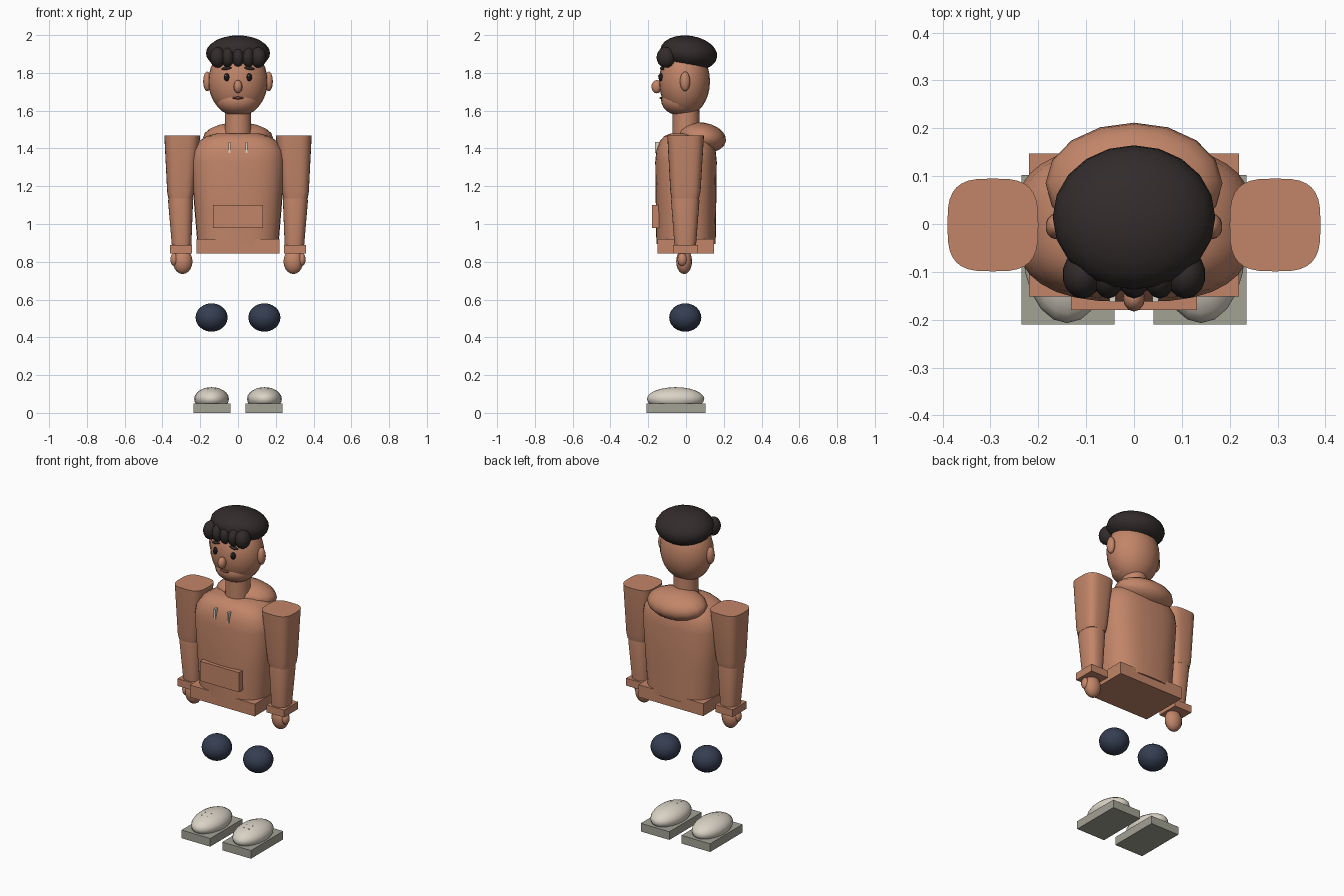
import bpy, bmesh, math
from mathutils import Matrix, Vector

if "Cube" in bpy.data.objects:
    bpy.data.objects.remove(bpy.data.objects["Cube"])


def material(name, rgb):
    m = bpy.data.materials.new(name)
    m.diffuse_color = (*rgb, 1)
    m.use_nodes = True
    m.node_tree.nodes["Principled BSDF"].inputs["Base Color"].default_value = m.diffuse_color
    return m


SKIN = material("warm_tan", (0.54, 0.235, 0.14))
HAIR = material("dark_hair", (0.032, 0.024, 0.024))
NAVY = material("navy", (0.035, 0.047, 0.082))
SHOE = material("off_white", (0.70, 0.65, 0.56))
SOLE = material("stone_grey", (0.37, 0.36, 0.30))
BLACK = material("eye_black", (0.01, 0.01, 0.01))
WHITE = material("eye_glint", (0.9, 0.9, 0.9))
LIP = material("lip_brown", (0.19, 0.055, 0.04))
LACE = material("lace_grey", (0.12, 0.13, 0.13))


def finish(name, bm, mat, smooth=True):
    bmesh.ops.recalc_face_normals(bm, faces=bm.faces)
    me = bpy.data.meshes.new(name)
    bm.to_mesh(me)
    bm.free()
    me.materials.append(mat)
    ob = bpy.data.objects.new(name, me)
    bpy.context.collection.objects.link(ob)
    if smooth:
        bpy.ops.object.select_all(action='DESELECT')
        ob.select_set(True)
        bpy.context.view_layer.objects.active = ob
        bpy.ops.object.shade_smooth_by_angle(angle=math.radians(45))
    return ob


def ball(name, c, r, mat, seg=20, rings=12, tilt=(0, 0, 0)):
    """Ellipsoid with centre c, half sizes r and a tilt in degrees."""
    bm = bmesh.new()
    bmesh.ops.create_uvsphere(bm, u_segments=seg, v_segments=rings, radius=1)
    m = Matrix.Translation(c)
    for angle, axis in zip(tilt, 'XYZ'):
        m = m @ Matrix.Rotation(math.radians(angle), 4, axis)
    bm.transform(m @ Matrix.Diagonal((*r, 1)))
    return finish(name, bm, mat)


def box(name, lo, hi, mat):
    bm = bmesh.new()
    bmesh.ops.create_cube(bm, size=1)
    lo, hi = Vector(lo), Vector(hi)
    bm.transform(Matrix.Translation((lo + hi) / 2) @ Matrix.Diagonal((*(hi - lo), 1)))
    return finish(name, bm, mat, False)


def loft(name, sections, mat, power=2.0, seg=32):
    """Skin rounded-square sections given as (x, y, z, half_x, half_y)."""
    bm = bmesh.new()
    rings = []
    for x, y, z, rx, ry in sections:
        ring = []
        for i in range(seg):
            a = 2 * math.pi * i / seg
            c, s = math.cos(a), math.sin(a)
            ring.append(bm.verts.new((
                x + rx * math.copysign(abs(c) ** (2 / power), c),
                y + ry * math.copysign(abs(s) ** (2 / power), s), z)))
        rings.append(ring)
    for a, b in zip(rings, rings[1:]):
        for i in range(seg):
            j = (i + 1) % seg
            bm.faces.new((a[i], a[j], b[j], b[i]))
    bm.faces.new(rings[0])
    bm.faces.new(rings[-1])
    return finish(name, bm, mat)


# Torso, hem, hood and pocket
loft("torso", [(0, 0, 0.895, 0.215, 0.157), (0, 0, 1.10, 0.232, 0.16),
               (0, 0, 1.33, 0.25, 0.163), (0, 0, 1.39, 0.24, 0.157),
               (0, 0, 1.44, 0.205, 0.138), (0, 0, 1.465, 0.165, 0.115),
               (0, 0, 1.48, 0.11, 0.08)], SKIN, 2.7)
box("hem", (-0.22, -0.152, 0.845), (0.22, 0.147, 0.92), SKIN)
ball("hood", (0, 0.085, 1.457), (0.185, 0.128, 0.08), SKIN, 16, 10, (-8, 0, 0))
box("pocket", (-0.132, -0.18, 0.98), (0.132, -0.14, 1.10), SKIN)

# Neck and head
loft("neck", [(0, 0, 1.42, 0.072, 0.072), (0, 0, 1.62, 0.068, 0.07)], SKIN)
ball("head", (0, -0.008, 1.755), (0.157, 0.135, 0.185), SKIN, 24, 16)
ball("jaw", (0, -0.02, 1.655), (0.118, 0.112, 0.083), SKIN)
ball("nose", (0, -0.155, 1.727), (0.023, 0.028, 0.035), SKIN, 12, 8)
ball("mouth", (0, -0.128, 1.667), (0.03, 0.012, 0.007), LIP, 12, 8)

# Hair cap and fringe curls
ball("hair", (0, 0.014, 1.904), (0.17, 0.152, 0.093), HAIR, 20, 12, (-8, 0, 0))
for i in range(-2, 3):
    outer = abs(i) == 2
    ball("fringe_curl", (0.054 * i, -0.106, 1.882),
         (0.042 if outer else 0.034, 0.05, 0.055), HAIR, 14, 10)

for s in (-1, 1):
    # Face features
    ball("ear", (s * 0.163, -0.005, 1.755), (0.022, 0.027, 0.052), SKIN, 14, 10)
    ball("eye", (s * 0.06, -0.132, 1.777), (0.015, 0.014, 0.021), BLACK, 12, 8)
    ball("eye_glint", (s * 0.06 - 0.005, -0.145, 1.785), (0.004, 0.003, 0.004), WHITE, 8, 6)
    ball("eyebrow", (s * 0.06, -0.126, 1.824), (0.028, 0.012, 0.008), HAIR, 12, 8, (0, s * 8, 0))
    # Drawstring
    box("drawstring", (s * 0.045 - 0.006, -0.163, 1.375),
        (s * 0.045 + 0.006, -0.13, 1.435), SHOE)
    # Arm, cuff and hand
    loft("upper_arm", [(s * 0.305, -0.004, 1.135, 0.064, 0.073),
                       (s * 0.304, -0.003, 1.17, 0.071, 0.08),
                       (s * 0.295, -0.002, 1.468, 0.095, 0.097)], SKIN, 3.2)
    loft("forearm", [(s * 0.298, -0.004, 0.86, 0.05, 0.055),
                     (s * 0.304, -0.004, 1.12, 0.066, 0.075),
                     (s * 0.304, -0.004, 1.16, 0.062, 0.07)], SKIN, 2.5)
    box("cuff", (s * 0.302 - 0.059, -0.07, 0.845), (s * 0.302 + 0.059, 0.064, 0.89), SKIN)
    ball("hand", (s * 0.293, -0.01, 0.802), (0.052, 0.042, 0.067), SKIN, 16, 10)
    ball("thumb", (s * 0.338, -0.02, 0.812), (0.02, 0.025, 0.034), SKIN, 12, 8)
    # Knee
    ball("knee", (s * 0.14, -0.004, 0.505), (0.085, 0.085, 0.075), NAVY)
    # Shoe with sole and laces
    box("sole", (s * 0.138 - 0.097, -0.21, 0), (s * 0.138 + 0.097, 0.102, 0.05), SOLE)
    ball("shoe", (s * 0.14, -0.055, 0.074), (0.092, 0.152, 0.062), SHOE)
    for y, z in ((-0.12, 0.1275), (-0.085, 0.1325)):
        box("lace", (s * 0.14 - 0.022, y - 0.004, z - 0.006),
            (s * 0.14 + 0.022, y + 0.004, z + 0.001), LACE)
